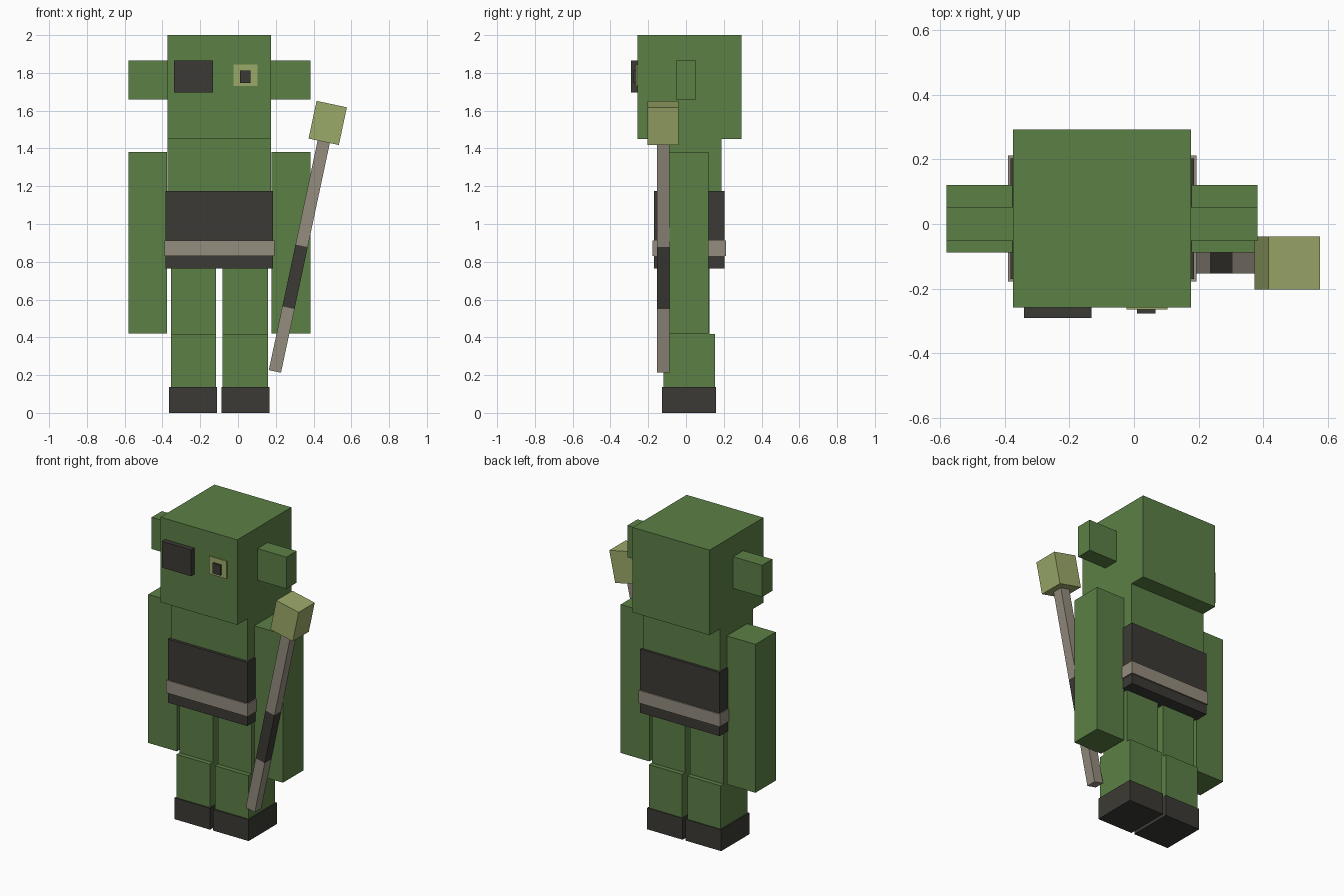
import bpy
import bmesh
from math import radians
from mathutils import Matrix, Vector

default = bpy.data.objects.get("Cube")
if default:
    bpy.data.objects.remove(default, do_unlink=True)


def material(name, r, g, b):
    m = bpy.data.materials.new(name)
    m.use_nodes = True
    m.diffuse_color = (r, g, b, 1)
    bsdf = m.node_tree.nodes["Principled BSDF"]
    bsdf.inputs["Base Color"].default_value = (r, g, b, 1)
    bsdf.inputs["Roughness"].default_value = 0.9
    return m


green = material("leaf green", 0.107, 0.216, 0.061)
dark = material("charcoal", 0.044, 0.042, 0.035)
lime = material("pale lime", 0.33, 0.40, 0.143)
taupe = material("taupe", 0.296, 0.262, 0.209)


def box(name, mat, x, y, z, matrix=None):
    """Box from its (min, max) range on each axis, optionally transformed."""
    low, high = (Vector(c) for c in zip(x, y, z))
    bm = bmesh.new()
    place = Matrix.Translation((low + high) / 2) @ Matrix.Diagonal((*(high - low), 1))
    bmesh.ops.create_cube(bm, size=1, matrix=place)
    mesh = bpy.data.meshes.new(name)
    bm.to_mesh(mesh)
    bm.free()
    mesh.materials.append(mat)
    ob = bpy.data.objects.new(name, mesh)
    if matrix:
        ob.matrix_world = matrix
    bpy.context.collection.objects.link(ob)
    return ob


MID = -0.099  # body centre line in x

# Head and face
box("head", green, (-0.374, 0.176), (-0.258, 0.293), (1.45, 2.0))
box("eye_patch", dark, (-0.34, -0.132), (-0.291, -0.25), (1.695, 1.865))
box("eye", lime, (-0.023, 0.104), (-0.265, -0.25), (1.73, 1.845))
box("pupil", dark, (0.01, 0.067), (-0.277, -0.26), (1.747, 1.813))

# Torso, shirt and belt
box("torso", green, (-0.374, 0.176), (-0.152, 0.187), (0.78, 1.45))
box("shirt", dark, (-0.383, 0.186), (-0.17, 0.203), (0.765, 1.176))
box("belt", taupe, (-0.39, 0.193), (-0.178, 0.212), (0.83, 0.912))

# Paired parts, given as distances out from the centre line
pairs = [
    ("ear", green, (0.275, 0.482), (-0.052, 0.052), (1.66, 1.865)),
    ("arm", green, (0.277, 0.482), (-0.088, 0.12), (0.42, 1.38)),
    ("thigh", green, (0.018, 0.257), (-0.09, 0.124), (0.418, 0.78)),
    ("shin", green, (0.018, 0.257), (-0.12, 0.154), (0.003, 0.418)),
    ("boot", dark, (0.011, 0.265), (-0.128, 0.16), (0.0, 0.138)),
]
for side, sign in (("left", 1), ("right", -1)):
    for part, mat, (near, far), y, z in pairs:
        x = sorted((MID + sign * near, MID + sign * far))
        box(f"{side}_{part}", mat, x, y, z)

# Tilted mallet, built upright around its head and then leaned outward
lean = Matrix.Translation((0.475, -0.121, 1.535)) @ Matrix.Rotation(radians(12), 4, "Y")
rod = (-0.033, 0.033)
block = (-0.082, 0.082)
box("mallet_head", lime, block, block, (-0.102, 0.102), lean)
box("mallet_shaft_top", taupe, rod, rod, (-0.665, -0.09), lean)
box("mallet_grip", dark, rod, rod, (-1.0, -0.665), lean)
box("mallet_shaft_bottom", taupe, rod, rod, (-1.345, -1.0), lean)
